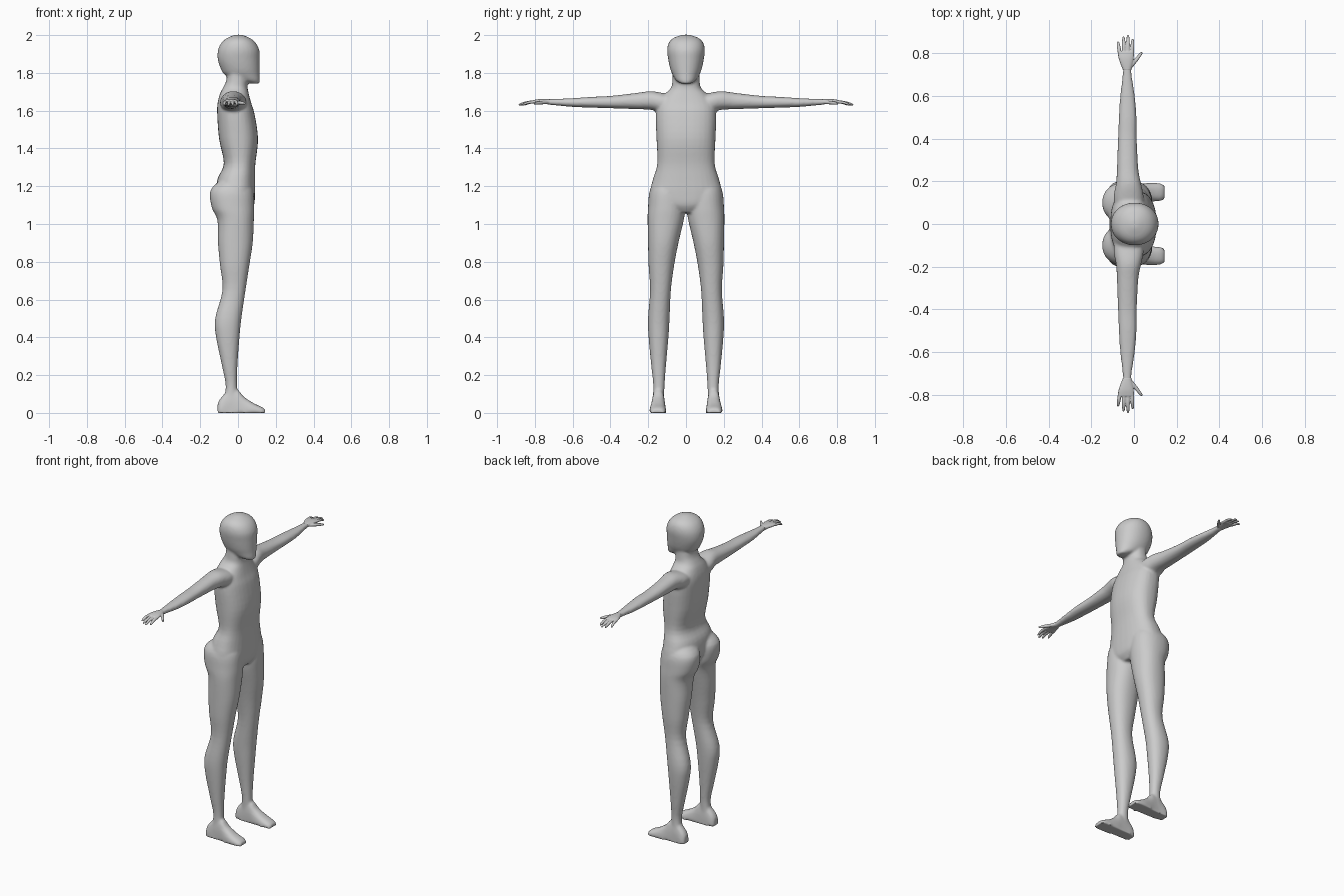
import bpy, bmesh, math

AXES = {'x': lambda t, a, b: (t, a, b),
        'y': lambda t, a, b: (a, t, b),
        'z': lambda t, a, b: (a, b, t)}


def catmull(p0, p1, p2, p3, u):
    return [0.5 * (2 * b + (c - a) * u + (2 * a - 5 * b + 4 * c - d) * u * u
                   + (3 * b - a - 3 * c + d) * u ** 3)
            for a, b, c, d in zip(p0, p1, p2, p3)]


def loft(bm, axis, stations, side=1, n=2.2, sides=32, steps=4):
    """Skin superellipse rings given as (t, a_min, a_max, b_min, b_max)."""
    s = [stations[0]] + list(stations) + [stations[-1]]
    dense = [catmull(*s[i:i + 4], k / steps)
             for i in range(len(stations) - 1) for k in range(steps)]
    dense.append(stations[-1])
    rings = []
    for t, a0, a1, b0, b1 in dense:
        ring = []
        for k in range(sides):
            ang = 2 * math.pi * k / sides
            c, d = math.cos(ang), math.sin(ang)
            a = (a0 + a1) / 2 + (a1 - a0) / 2 * math.copysign(abs(c) ** (2 / n), c)
            b = (b0 + b1) / 2 + (b1 - b0) / 2 * math.copysign(abs(d) ** (2 / n), d)
            x, y, z = AXES[axis](t, a, b)
            ring.append(bm.verts.new((x, y * side, max(z, 0))))
        rings.append(ring)
    for r, q in zip(rings, rings[1:]):
        for k in range(sides):
            j = (k + 1) % sides
            bm.faces.new((r[k], r[j], q[j], q[k]))
    bm.faces.new(rings[0][::-1])
    bm.faces.new(rings[-1])


def finish(bm, name, voxel, smooth):
    """Fuse the overlapping lofts into one smooth skin."""
    bmesh.ops.recalc_face_normals(bm, faces=bm.faces)
    me = bpy.data.meshes.new(name)
    bm.to_mesh(me)
    bm.free()
    ob = bpy.data.objects.new(name, me)
    bpy.context.collection.objects.link(ob)
    rm = ob.modifiers.new("fuse", 'REMESH')
    rm.mode = 'VOXEL'
    rm.voxel_size = voxel
    rm.use_smooth_shade = True
    sm = ob.modifiers.new("soften", 'SMOOTH')
    sm.factor = 0.5
    sm.iterations = smooth


def upright(rows):
    return [(z, xb, xf, -w, w) for z, xb, xf, w in rows]


# Head, torso and neck: z, back x, front x, half width
HEAD = upright([(1.743, .075, .113, .025), (1.76, .0, .116, .052), (1.79, -.07, .115, .071),
                (1.82, -.09, .115, .083), (1.87, -.107, .115, .094), (1.92, -.106, .113, .1),
                (1.96, -.087, .093, .091), (1.985, -.057, .062, .066), (2.002, -.015, .02, .02)])
TORSO = upright([(1.06, -.06, .06, .06), (1.10, -.09, .085, .15), (1.16, -.115, .09, .19),
                 (1.24, -.108, .09, .174), (1.32, -.075, .092, .152), (1.45, -.1, .106, .156),
                 (1.58, -.11, .088, .16), (1.64, -.108, .07, .15), (1.69, -.095, .057, .11),
                 (1.72, -.08, .051, .08), (1.76, -.062, .05, .072), (1.83, -.055, .045, .07)])
# Leg: z, back x, front x, inner y, outer y
LEG = [(1.24, -.08, .05, .03, .15), (1.18, -.145, .08, .006, .191), (1.09, -.14, .086, .003, .201),
       (1.02, -.109, .084, .012, .203), (.9, -.106, .078, .04, .201), (.78, -.095, .06, .063, .198),
       (.65, -.082, .04, .08, .19), (.5, -.121, .018, .087, .201), (.4, -.116, .008, .093, .198),
       (.25, -.085, -.003, .106, .184), (.14, -.065, -.005, .114, .173), (.05, -.08, 0, .115, .18)]
# Foot: x, inner y, outer y, and height (the lower half is flattened to a sole)
FOOT = [(x, yi, yo, -h, h) for x, yi, yo, h in
        [(-.108, .128, .17, .05), (-.09, .114, .181, .08), (-.04, .112, .18, .13),
         (0, .11, .183, .122), (.03, .107, .188, .087), (.08, .105, .194, .053),
         (.125, .107, .191, .032), (.143, .12, .18, .02)]]
# Arm: y, back x, front x, bottom z, top z
ARM = [(.06, -.09, .04, 1.6, 1.68), (.13, -.095, .045, 1.592, 1.695), (.19, -.084, .033, 1.605, 1.703),
       (.26, -.08, .02, 1.608, 1.694), (.4, -.075, .013, 1.613, 1.678), (.5, -.071, .012, 1.616, 1.673),
       (.6, -.065, .004, 1.62, 1.666), (.7, -.053, -.011, 1.629, 1.662), (.74, -.052, -.012, 1.632, 1.661)]
PALM = [(.72, -.051, -.013, 1.632, 1.661), (.75, -.063, -.006, 1.636, 1.662),
        (.78, -.073, -.001, 1.638, 1.661), (.808, -.076, .001, 1.638, 1.656)]
THUMB = [(.73, -.04, -.01, 1.636, 1.654), (.765, -.006, .018, 1.633, 1.652),
         (.79, .016, .035, 1.632, 1.648), (.806, .032, .043, 1.633, 1.643)]
# Fingers: base x, tip x, tip y
FINGERS = [(-.066, -.075, .856), (-.047, -.049, .879), (-.028, -.028, .886), (-.009, -.006, .868)]

# Body
bm = bmesh.new()
loft(bm, 'z', HEAD, n=2.1)
loft(bm, 'z', TORSO, n=2.4)
for side in (1, -1):
    loft(bm, 'z', LEG, side)
    loft(bm, 'x', FOOT, side, n=2.6)
    loft(bm, 'y', ARM, side)
finish(bm, "body", .0075, 5)

# Hands
for side, name in ((1, "left_hand"), (-1, "right_hand")):
    bm = bmesh.new()
    loft(bm, 'y', PALM, side)
    loft(bm, 'y', THUMB, side, sides=16)
    for base, tip, end in FINGERS:
        rows = []
        for u, r, z in ((0, .0085, 1.648), (.5, .0085, 1.645), (.85, .007, 1.636), (1, .004, 1.63)):
            x = base + (tip - base) * u
            rows.append((.79 + (end - .79) * u, x - r, x + r, z - r, z + r * .8))
        loft(bm, 'y', rows, side, sides=16)
    finish(bm, name, .0028, 3)
